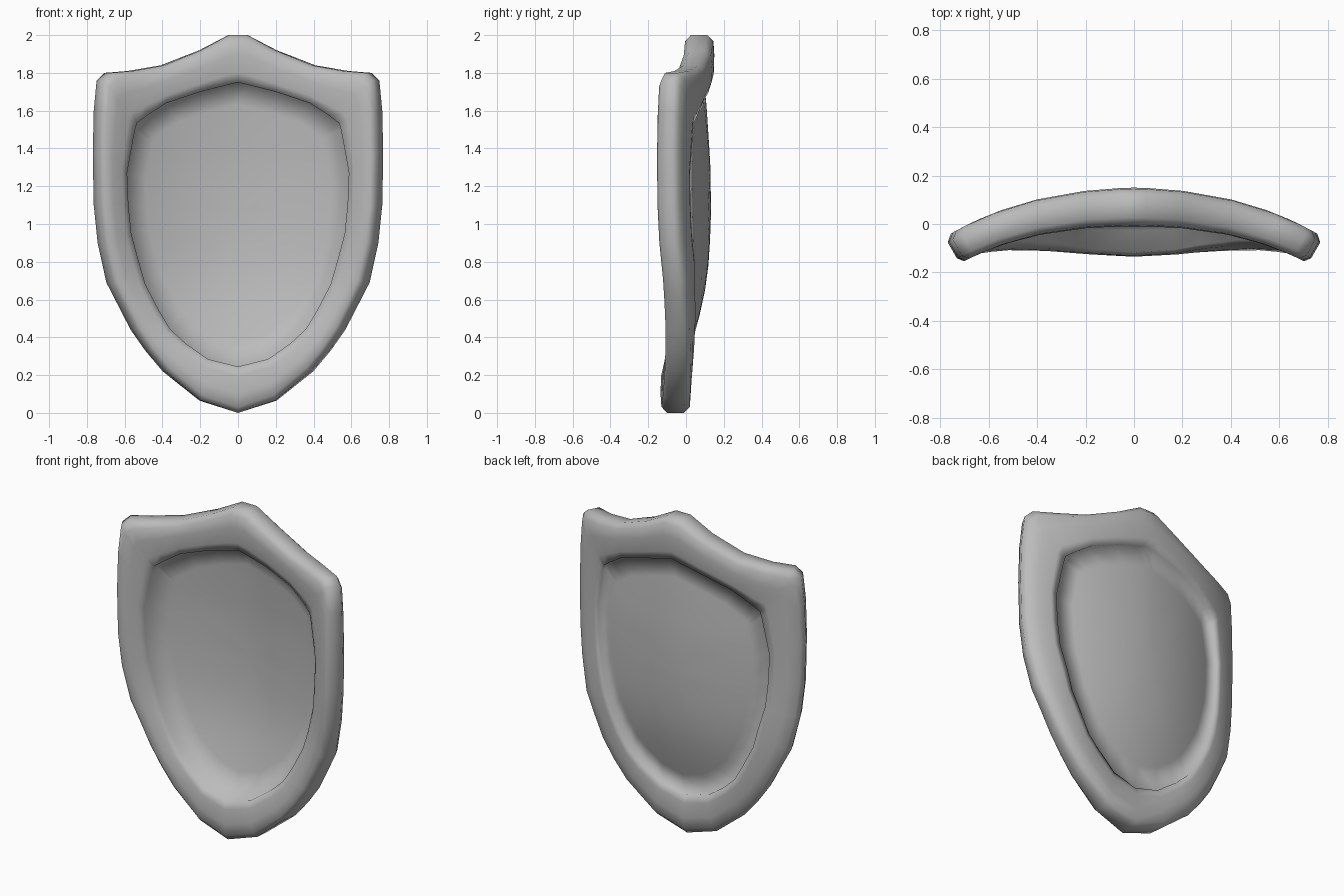
import bpy
import bmesh
import math
from mathutils import Vector

default = bpy.data.objects.get("Cube")
if default:
    bpy.data.objects.remove(default, do_unlink=True)

grey = bpy.data.materials.new("plain_grey")
grey.use_nodes = True
colour = (0.5, 0.5, 0.5, 1)
grey.diffuse_color = colour
grey.node_tree.nodes["Principled BSDF"].inputs["Base Color"].default_value = colour

# Half outline, top to bottom: outer x, outer z, inner x, inner z
OUTLINE = [
    (0, 2, 0, 1.75), (.05, 2, .06, 1.735), (.2, 1.92, .2, 1.7),
    (.4, 1.84, .38, 1.64), (.57, 1.81, .48, 1.575), (.69, 1.8, .535, 1.535),
    (.73, 1.76, .545, 1.5), (.745, 1.6, .56, 1.42), (.75, 1.37, .587, 1.27),
    (.745, 1.1, .58, 1.1), (.725, .9, .565, .95), (.68, .69, .525, .8),
    (.625, .58, .49, .68), (.555, .44, .42, .545), (.48, .33, .36, .445),
    (.39, .22, .28, .37), (.2, .065, .16, .285), (0, 0, 0, .245),
]
# Rim section, front to back: share of the way inward, share of the half thickness
SECTION = [(1, -.78), (.8, -.96), (.42, -1), (.13, -.94), (0, -.55),
           (0, .55), (.13, .94), (.42, 1), (.8, .96), (1, .78)]
# How far the rim swings forward towards the lower tip: outer height, distance
TIP_SWING = [(0, .125), (.065, .11), (.22, .075), (.44, .032), (.69, 0), (2, 0)]
# Depth of the panel along its centre line: height, y
PANEL_DEPTH = [(.24, -.018), (.4, .03), (.55, .071), (.7, .101), (.85, .115),
               (1.05, .122), (1.3, .12), (1.65, .097), (1.8, .08)]
PANEL_HALF_THICKNESS = .01
PANEL_RINGS = 6
PANEL_CENTRE_Z = 1.05


def interpolate(table, z):
    """Read a value between the rows of a table."""
    for (z_low, low), (z_high, high) in zip(table, table[1:]):
        if z <= z_high:
            return low + (high - low) * (z - z_low) / (z_high - z_low)
    return table[-1][1]


def bridge(bm, first, second):
    """Join two closed loops of vertices with quads."""
    for i in range(len(first)):
        j = (i + 1) % len(first)
        bm.faces.new((first[i], first[j], second[j], second[i]))


def rim_loop(bm, inward, lift):
    """One loop of the rim, running along the whole outline."""
    verts = []
    for outer_x, outer_z, inner_x, inner_z in loop:
        x = outer_x + (inner_x - outer_x) * inward
        z = outer_z + (inner_z - outer_z) * inward
        y = .07 - .25 * x**2 - .12 * x**4 - interpolate(TIP_SWING, outer_z)
        normal = Vector((.5 * x + .48 * x**3, 1, 0)).normalized()
        # The lips of the opening stay straight above the panel edge
        normal.x *= 1 - inward
        half_thickness = .08 - .015 * abs(x)
        verts.append(bm.verts.new(Vector((x, y, z)) + normal * lift * half_thickness))
    return verts


def panel_vertex(bm, x, z, side):
    y = interpolate(PANEL_DEPTH, z) - .36 * x**2 + side * PANEL_HALF_THICKNESS
    return bm.verts.new((x, y, z))


def panel_face(bm, side):
    """Bowed face of the panel; returns its outermost loop."""
    middle = panel_vertex(bm, 0, PANEL_CENTRE_Z, side)
    previous = None
    for step in range(1, PANEL_RINGS + 1):
        scale = step / PANEL_RINGS
        ring = [panel_vertex(bm, x * scale,
                             PANEL_CENTRE_Z + (z - PANEL_CENTRE_Z) * scale, side)
                for _, _, x, z in loop]
        if previous:
            bridge(bm, previous, ring)
        else:
            for i, vert in enumerate(ring):
                bm.faces.new((vert, ring[(i + 1) % len(ring)], middle))
        previous = ring
    return previous


# Whole outline, with the right half mirrored from the left
loop = OUTLINE + [(-a, b, -c, d) for a, b, c, d in reversed(OUTLINE[1:-1])]

# Front of the panel, round the thick rim, and on to the back of the panel
bm = bmesh.new()
loops = [panel_face(bm, -1)]
loops += [rim_loop(bm, inward, lift) for inward, lift in SECTION]
loops.append(panel_face(bm, 1))
for first, second in zip(loops, loops[1:]):
    bridge(bm, first, second)
bmesh.ops.recalc_face_normals(bm, faces=bm.faces)

mesh = bpy.data.meshes.new("shield_body")
bm.to_mesh(mesh)
bm.free()
mesh.materials.append(grey)
shield = bpy.data.objects.new("shield_body", mesh)
bpy.context.collection.objects.link(shield)
bpy.ops.object.select_all(action='DESELECT')
shield.select_set(True)
bpy.context.view_layer.objects.active = shield
bpy.ops.object.shade_smooth_by_angle(angle=math.radians(150))
